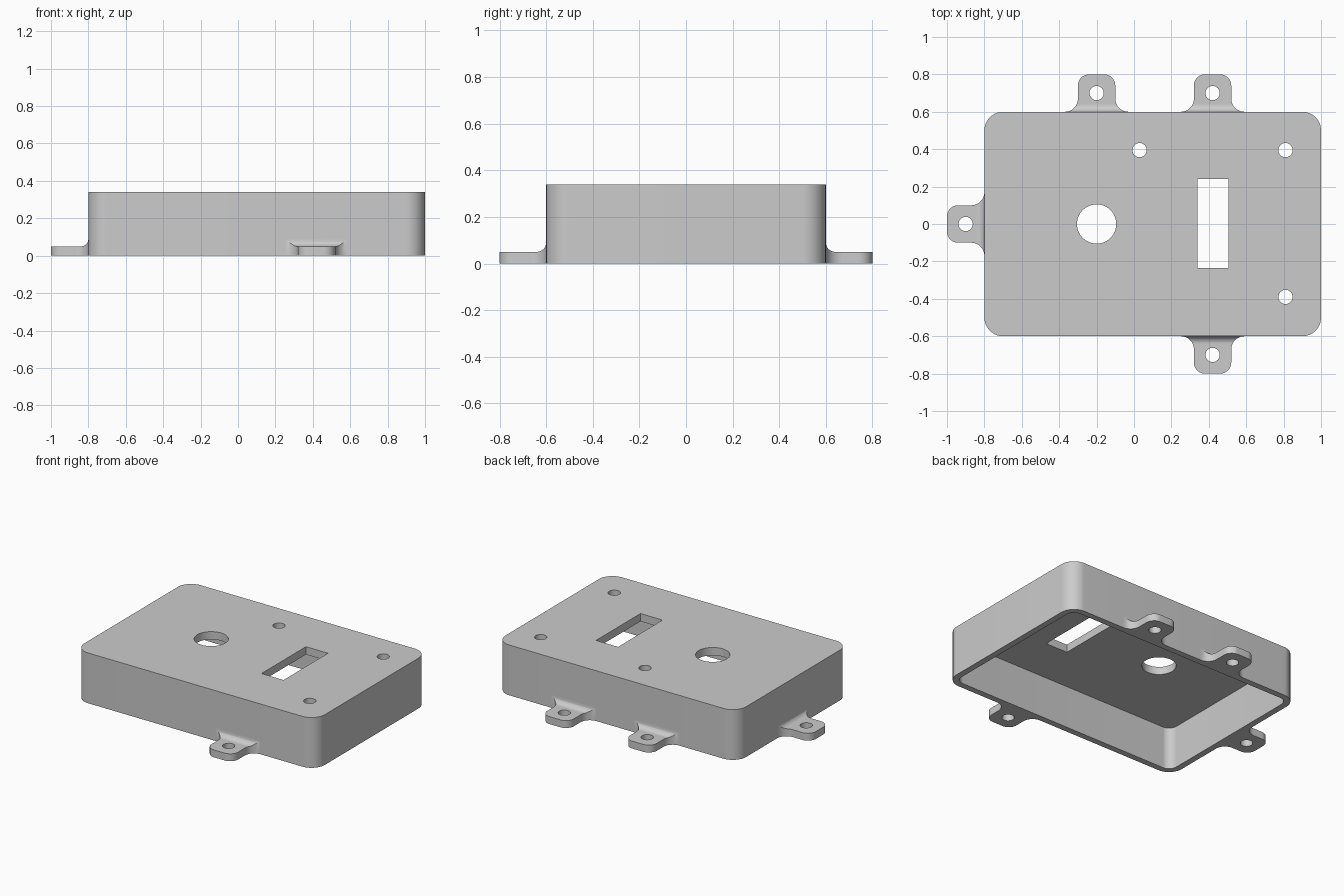
import bpy, bmesh
from math import sin, cos, radians, pi
from mathutils import Matrix, Vector

if "Cube" in bpy.data.objects:
    bpy.data.objects.remove(bpy.data.objects["Cube"])

HEIGHT, ROOF, WALL = 0.34, 0.053, 0.042
LEFT, RIGHT, DEPTH = -0.8, 1.0, 0.6
SCREW_R = 0.038

grey = bpy.data.materials.new("light_grey")
grey.use_nodes = True
grey.diffuse_color = (0.6, 0.6, 0.6, 1)
grey.node_tree.nodes["Principled BSDF"].inputs["Base Color"].default_value = (0.6, 0.6, 0.6, 1)


def arc(cx, cy, r, start, end, steps=14):
    angles = [radians(start + (end - start) * i / steps) for i in range(steps + 1)]
    return [(cx + r * cos(a), cy + r * sin(a)) for a in angles]


def rounded_rect(x0, x1, y0, y1, r):
    return (arc(x1 - r, y1 - r, r, 0, 90) + arc(x0 + r, y1 - r, r, 90, 180)
            + arc(x0 + r, y0 + r, r, 180, 270) + arc(x1 - r, y0 + r, r, 270, 360))


def circle(x, y, r):
    return arc(x, y, r, 0, 360, 48)[:-1]


def prism(name, points, direction):
    """Extrude a flat outline of 3D points into a solid."""
    bm = bmesh.new()
    face = bm.faces.new([bm.verts.new(p) for p in points])
    swept = bmesh.ops.extrude_face_region(bm, geom=[face], use_keep_orig=True)
    moved = [v for v in swept["geom"] if isinstance(v, bmesh.types.BMVert)]
    bmesh.ops.translate(bm, vec=Vector(direction), verts=moved)
    bmesh.ops.recalc_face_normals(bm, faces=bm.faces)
    mesh = bpy.data.meshes.new(name)
    bm.to_mesh(mesh)
    bm.free()
    mesh.materials.append(grey)
    obj = bpy.data.objects.new(name, mesh)
    bpy.context.collection.objects.link(obj)
    return obj


def plate(name, outline, z0, z1):
    return prism(name, [(x, y, z0) for x, y in outline], (0, 0, z1 - z0))


def activate(obj):
    bpy.ops.object.select_all(action="DESELECT")
    obj.select_set(True)
    bpy.context.view_layer.objects.active = obj


def combine(obj, cutter, operation="DIFFERENCE"):
    cutter.hide_render = True
    mod = obj.modifiers.new("cut", "BOOLEAN")
    mod.operation, mod.solver, mod.object = operation, "EXACT", cutter
    activate(obj)
    bpy.ops.object.modifier_apply(modifier=mod.name)
    bpy.data.objects.remove(cutter)


def smooth(obj):
    activate(obj)
    bpy.ops.object.shade_smooth_by_angle(angle=radians(30))


# Open-bottomed box with rounded corners
box = plate("enclosure_box", rounded_rect(LEFT, RIGHT, -DEPTH, DEPTH, 0.1), 0, HEIGHT)
combine(box, plate("cavity", rounded_rect(LEFT + WALL, RIGHT - WALL, -DEPTH + WALL,
                                          DEPTH - WALL, 0.1 - WALL), -0.1, HEIGHT - ROOF))

# Openings in the top: dial hole, slot and three screw holes
slot = [(0.34, -0.235), (0.505, -0.235), (0.505, 0.24), (0.34, 0.24)]
openings = [circle(-0.2, 0, 0.105), slot]
openings += [circle(x, y, SCREW_R) for x, y in ((0.03, 0.395), (0.81, 0.395), (0.81, -0.39))]
for outline in openings:
    combine(box, plate("opening", outline, 0.2, 0.5))
smooth(box)


def mounting_tab(name, x, y, angle):
    """Tab pointing along local +y, flared and filleted where it meets the wall."""
    side = [(0.17, -0.05)] + arc(0.17, 0.07, 0.07, 270, 180) + arc(0.04, 0.14, 0.06, 0, 90)
    outline = side + [(-px, py) for px, py in reversed(side)]
    profile = [(0, 0), (0.3, 0), (0.3, 0.05)] + arc(0.04, 0.09, 0.04, 270, 180)
    tab = prism(name, [(-0.3, d, z) for d, z in profile], (0.6, 0, 0))
    combine(tab, plate("tab_outline", outline, -0.1, 0.2), "INTERSECT")
    combine(tab, plate("tab_hole", circle(0, 0.1, SCREW_R), -0.1, 0.2))
    tab.data.transform(Matrix.Translation((x, y, 0)) @ Matrix.Rotation(angle, 4, "Z"))
    smooth(tab)


# Four mounting tabs around the base
mounting_tab("back_tab_right", -0.2, DEPTH, 0)
mounting_tab("back_tab_left", 0.42, DEPTH, 0)
mounting_tab("front_tab", 0.42, -DEPTH, pi)
mounting_tab("right_side_tab", LEFT, 0, pi / 2)
